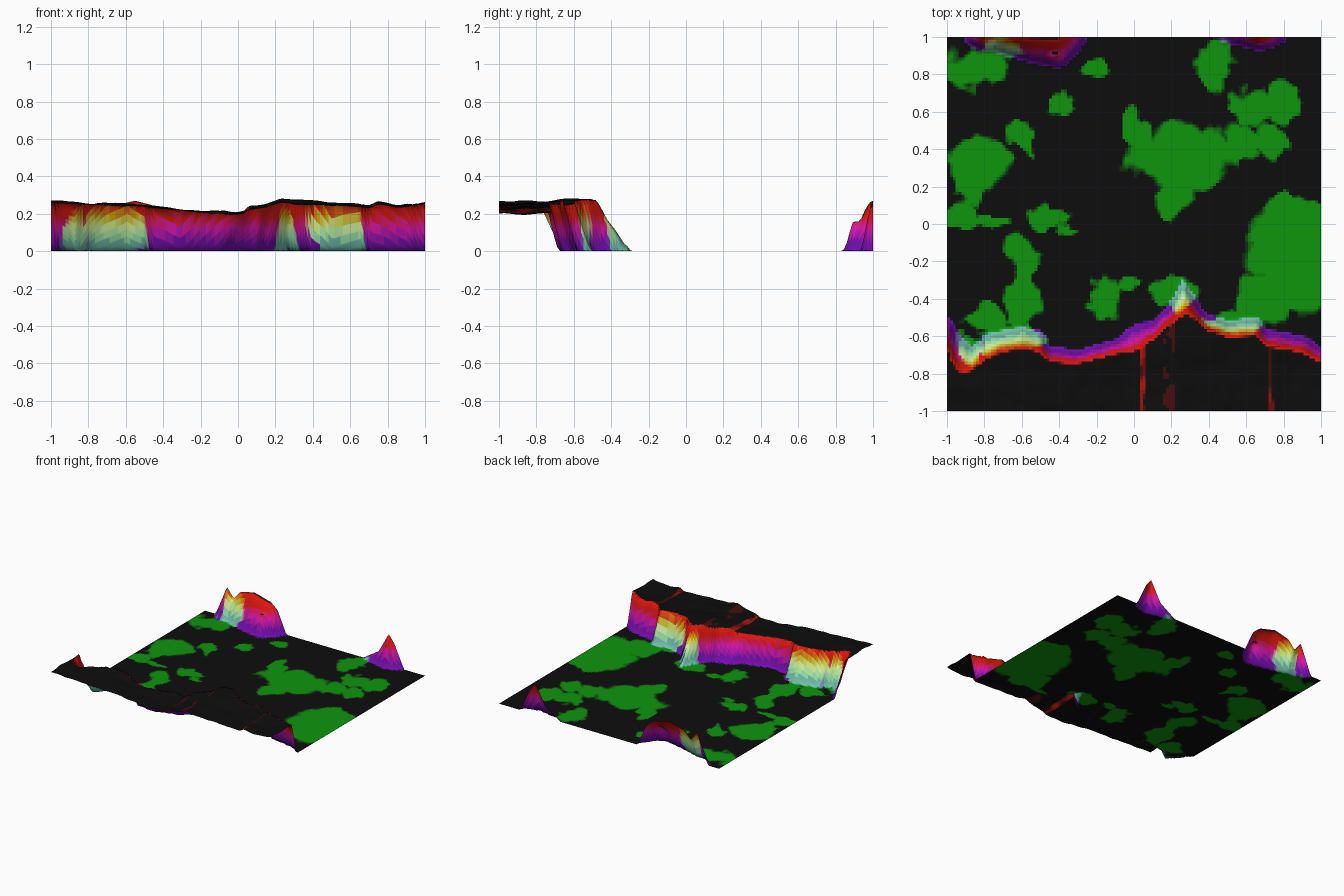
import bpy, bmesh, math
from mathutils import Vector, noise

if "Cube" in bpy.data.objects:
    bpy.data.objects.remove(bpy.data.objects["Cube"])

N = 128  # grid cells per side


def clamp(v):
    return max(0.0, min(1.0, v))


def smooth(a, b, v):
    t = clamp((v - a) / (b - a))
    return t * t * (3 - 2 * t)


def lerp_table(table, x, col=1):
    for p, q in zip(table, table[1:]):
        if x <= q[0]:
            t = clamp((x - p[0]) / (q[0] - p[0]))
            return p[col] + (q[col] - p[col]) * t
    return table[-1][col]


def rough(x, y, scale, seed):
    return noise.noise(Vector((x * scale, y * scale, seed)))


# cliff outline: x, y of the foot, y of the brink
CLIFF = [(-1, -.50, -.62), (-.93, -.58, -.79), (-.87, -.66, -.78), (-.8, -.59, -.72),
         (-.7, -.57, -.68), (-.6, -.55, -.66), (-.5, -.57, -.68), (-.45, -.66, -.73),
         (-.3, -.68, -.74), (-.2, -.65, -.71), (-.1, -.62, -.69), (0, -.53, -.68),
         (.1, -.52, -.61), (.2, -.42, -.53), (.27, -.28, -.48), (.34, -.42, -.51),
         (.4, -.49, -.56), (.5, -.52, -.60), (.65, -.50, -.59), (.72, -.57, -.65),
         (.9, -.60, -.68), (1, -.66, -.73)]
# plateau height along x
PLATEAU = [(-1, .265), (-.8, .255), (-.55, .25), (-.4, .235), (-.2, .215), (.03, .208),
           (.06, .228), (.15, .24), (.23, .27), (.4, .255), (.6, .245), (.71, .24),
           (.75, .26), (.85, .25), (1, .265)]
# rear ridges: x, height at the back edge, y of the foot
RIDGE = [(-1, 0, .99), (-.9, 0, .97), (-.8, .25, .93), (-.74, .17, .93), (-.68, .24, .91),
         (-.55, .27, .87), (-.4, .23, .84), (-.34, .18, .88), (-.26, 0, .97), (.44, 0, .98),
         (.58, .09, .96), (.67, .255, .94), (.72, .19, .95), (.81, 0, .98), (1, 0, .99)]
# grass patches: centre x, y and radii
GRASS = [(-.84, .84, .17, .11), (-.72, .94, .11, .06), (-.2, .83, .07, .05),
         (-.4, .65, .06, .05), (.44, .84, .1, .13), (.63, .62, .1, .1), (.8, .66, .09, .11),
         (.25, .36, .26, .16), (.22, .15, .11, .12), (0, .5, .05, .1), (.57, .42, .1, .1),
         (.74, .45, .08, .09), (-.83, .33, .15, .15)]
GRASS += [(-.88, .2, .1, .1), (-.92, .03, .1, .08), (-.75, .02, .08, .04),
          (-.6, .46, .06, .08), (-.47, .04, .13, .05), (-.36, -.03, .06, .03),
          (-.6, -.18, .09, .13), (-.59, -.4, .08, .15), (-.78, -.51, .11, .06),
          (-.17, -.39, .1, .1), (-.02, -.33, .06, .05), (.22, -.37, .1, .08),
          (.83, -.1, .22, .22), (.9, -.3, .14, .2), (.67, -.4, .14, .13), (.83, .09, .14, .06)]
# pale patches on the cliff face
GRASS += [(-.88, -.68, .06, .08), (-.66, -.61, .18, .07), (.25, -.38, .05, .08),
          (.54, -.54, .16, .05)]


def height(x, y):
    # front plateau and cliff
    xw = x + .025 * rough(x, y, 12, 3)
    foot, brink = lerp_table(CLIFF, xw), lerp_table(CLIFF, xw, 2)
    t = clamp((foot - y) / (foot - brink))
    top = lerp_table(PLATEAU, x + .01 * rough(x, y, 9, 7))
    top += .014 * rough(x, y, 4, 1) + .008 * rough(x, y, 11, 2)
    top += .015 * smooth(-.8, -.6, y) - .005
    z = top * t ** 1.25
    # rear ridges
    edge, start = lerp_table(RIDGE, x), lerp_table(RIDGE, x, 2)
    z += edge * smooth(start - .01, 1.0, y) ** .8
    spike = ((x + .42) / .05) ** 2 + ((y - .89) / .025) ** 2
    return z + .07 * math.exp(-spike)


def grass(x, y):
    xw = x + .06 * rough(x, y, 7, 11) + .03 * rough(x, y, 18, 12)
    yw = y + .06 * rough(x, y, 7, 21) + .03 * rough(x, y, 18, 22)
    d = min(((xw - a) / c) ** 2 + ((yw - b) / e) ** 2 for a, b, c, e in GRASS)
    return 1 - smooth(.85, 1.35, d)


def colour(x, y):
    # red follows slope, blue the lower slope, green the grass
    z, s = height(x, y), .012
    slope = math.hypot(height(x + s, y) - height(x - s, y),
                       height(x, y + s) - height(x, y - s)) / (2 * s)
    steep = smooth(.25, .9, slope)
    low = 1 - smooth(.11, .2, z)
    red = steep * (.35 + .65 * smooth(.02, .14, z))
    green = grass(x, y) * (1 - smooth(.12, .27, z))
    return red, green * (1 + .4 * steep), steep * low * .8


# terrain sheet
bm = bmesh.new()
bmesh.ops.create_grid(bm, x_segments=N, y_segments=N, size=1)
for v in bm.verts:
    v.co.z = max(0, height(v.co.x, v.co.y))

mesh = bpy.data.meshes.new("terrain")
slots = {}
for f in bm.faces:
    c = f.calc_center_median()
    key = tuple(round(clamp(k / 1.4) * 7) for k in colour(c.x, c.y))
    if key not in slots:
        slots[key] = len(slots)
        mat = bpy.data.materials.new("ground_%d_%d_%d" % key)
        r, g, b = (.004 + (k / 5) ** 1.6 * m for k, m in zip(key, (.72, .3, .6)))
        if key[0] > 2:
            g *= 1 + key[0] * .2
        mat.diffuse_color = (min(r, 1), min(g, 1), min(b, 1), 1)
        mat.use_nodes = True
        mat.node_tree.nodes["Principled BSDF"].inputs["Base Color"].default_value = mat.diffuse_color
        mesh.materials.append(mat)
    f.material_index = slots[key]
    f.smooth = True
bm.to_mesh(mesh)
bm.free()
terrain = bpy.data.objects.new("terrain", mesh)
bpy.context.collection.objects.link(terrain)
